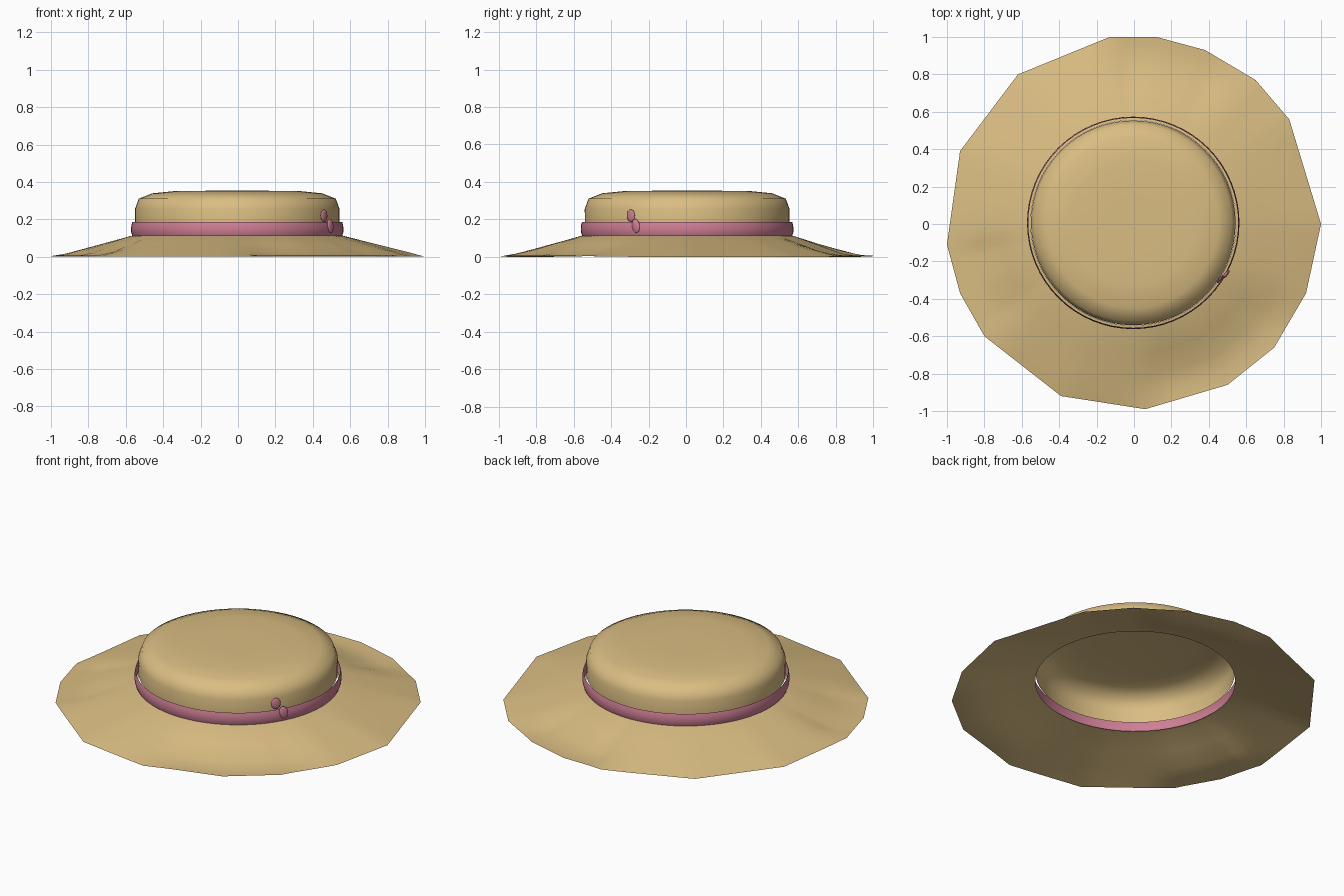
import bpy, bmesh, math
from mathutils import Vector, Matrix

if "Cube" in bpy.data.objects:
    bpy.data.objects.remove(bpy.data.objects["Cube"])


def material(name, rgb):
    m = bpy.data.materials.new(name)
    m.diffuse_color = (*rgb, 1)
    m.use_nodes = True
    m.node_tree.nodes["Principled BSDF"].inputs["Base Color"].default_value = m.diffuse_color
    return m


STRAW = material("straw tan", (0.70, 0.51, 0.225))
PINK = material("dusty pink", (0.62, 0.21, 0.30))
CX, CY = -0.004, 0.006   # axis of crown and ribbon


def finish(name, bm, mat, angle=40):
    bmesh.ops.recalc_face_normals(bm, faces=bm.faces)
    mesh = bpy.data.meshes.new(name)
    bm.to_mesh(mesh)
    bm.free()
    mesh.materials.append(mat)
    ob = bpy.data.objects.new(name, mesh)
    bpy.context.collection.objects.link(ob)
    bpy.ops.object.select_all(action='DESELECT')
    ob.select_set(True)
    bpy.context.view_layer.objects.active = ob
    bpy.ops.object.shade_smooth_by_angle(angle=math.radians(angle))
    return ob


def loft(bm, rings):
    """Join closed rings of points with quads."""
    loops = [[bm.verts.new(p) for p in ring] for ring in rings]
    n = len(loops[0])
    for a, b in zip(loops, loops[1:]):
        for i in range(n):
            j = (i + 1) % n
            bm.faces.new((a[i], a[j], b[j], b[i]))
    return loops


def circle(r, z, n=64):
    return [(CX + r * math.cos(2 * math.pi * i / n),
             CY + r * math.sin(2 * math.pi * i / n), z) for i in range(n)]


# Crown: open shell with a rounded shoulder and nearly flat top
bm = bmesh.new()
profile = [(0.546, 0.168), (0.547, 0.255), (0.527, 0.31),
           (0.455, 0.339), (0.335, 0.351), (0.15, 0.353)]
loops = loft(bm, [circle(r, z) for r, z in profile])
bm.faces.new(loops[-1])
crown = finish("crown", bm, STRAW, 60)
# keep the open shell facing outwards
if crown.data.polygons[-1].normal.z < 0:
    crown.data.flip_normals()

# Ribbon: thin bulging band around the crown
bm = bmesh.new()
loft(bm, [circle(r, z) for r, z in
          [(0.561, 0.113), (0.567, 0.13), (0.568, 0.15), (0.566, 0.17), (0.561, 0.186)]])
ribbon = finish("ribbon", bm, PINK)

# Brim: sheet from the round crown opening to an uneven many-sided edge
edge = [(0.12, 1.0), (-0.13, 1.0), (-0.62, 0.80), (-0.93, 0.39), (-1.0, -0.11),
        (-0.93, -0.37), (-0.80, -0.60), (-0.39, -0.92), (0.06, -0.99), (0.50, -0.86),
        (0.75, -0.66), (0.92, -0.37), (1.0, 0.0), (0.83, 0.56), (0.65, 0.77), (0.38, 0.93)]
# soft valleys: direction in degrees, half width, strength
valleys = [(-58, 42, 1.0), (78, 30, 1.0), (202, 26, 0.9)]


def dip(x, y):
    a = math.degrees(math.atan2(y, x))
    total = 0
    for centre, width, power in valleys:
        d = abs((a - centre + 180) % 360 - 180) / width
        if d < 1:
            total += power * min(1, 2 * (1 - d)) ** 2
    return min(total, 1)


STEPS = 6
rim = []
for i, p in enumerate(edge):
    a, b = Vector(p), Vector(edge[(i + 1) % len(edge)])
    rim += [a.lerp(b, k / STEPS) for k in range(STEPS)]

rings = []
# blend from opening to edge, plain height, extra drop inside a valley
for t, z, drop in [(0, 0.115, 0), (0.05, 0.111, 0), (0.35, 0.076, 0.014),
                   (0.62, 0.045, 0.027), (0.83, 0.021, 0.019), (1, 0.0, -0.006)]:
    ring = []
    for p in rim:
        inner = Vector((CX, CY)) + p.normalized() * 0.548
        q = inner.lerp(p, t)
        ring.append((q.x, q.y, z - drop * dip(p.x, p.y)))
    rings.append(ring)
bm = bmesh.new()
loft(bm, rings)
brim = finish("brim", bm, STRAW)
if brim.data.polygons[0].normal.z < 0:
    brim.data.flip_normals()

# Knot: two small flat loops lying against the ribbon
for name, pos, size, tilt in [("upper_knot", (0.460, -0.295, 0.220), (0.008, 0.027, 0.033), 0),
                              ("lower_knot", (0.493, -0.268, 0.165), (0.010, 0.025, 0.038), 0.2)]:
    bm = bmesh.new()
    turn = Matrix.Rotation(math.radians(-38), 4, 'Z') @ Matrix.Rotation(tilt, 4, 'X')
    bmesh.ops.create_uvsphere(bm, u_segments=16, v_segments=10, radius=1,
                              matrix=Matrix.Translation(pos) @ turn @ Matrix.Diagonal((*size, 1)))
    finish(name, bm, PINK)
